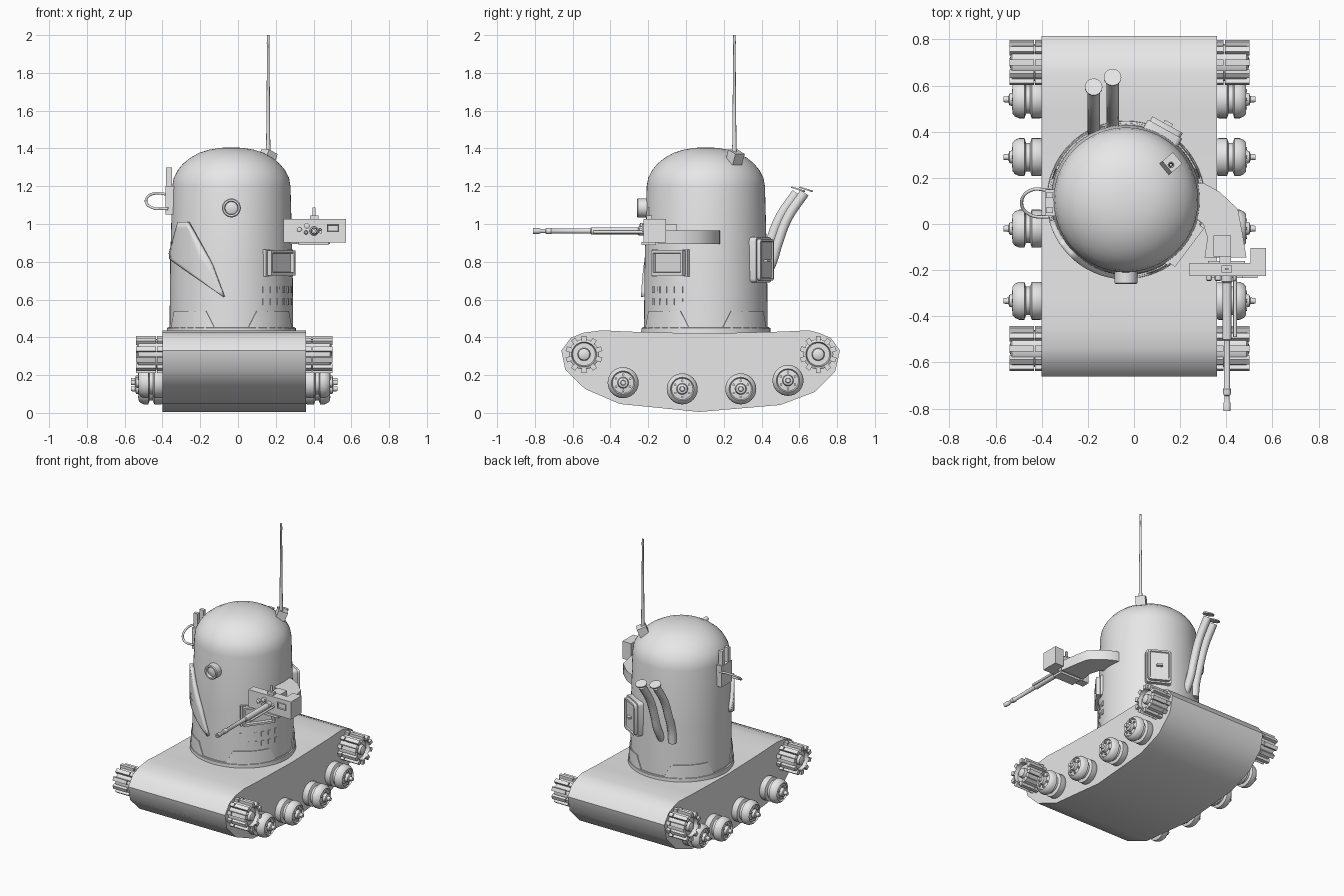
import bpy, bmesh, math
from mathutils import Matrix, Vector

if "Cube" in bpy.data.objects:
    bpy.data.objects.remove(bpy.data.objects["Cube"], do_unlink=True)

grey = bpy.data.materials.new("plain_grey")
grey.use_nodes = True
colour = (0.8, 0.8, 0.8, 1)
grey.diffuse_color = colour
grey.node_tree.nodes["Principled BSDF"].inputs["Base Color"].default_value = colour

CX, CY = -0.035, 0.105      # turret axis
HX = -0.02                  # hull centre line


def finish(ob, angle=40):
    ob.data.materials.clear()
    ob.data.materials.append(grey)
    bpy.ops.object.select_all(action='DESELECT')
    ob.select_set(True)
    bpy.context.view_layer.objects.active = ob
    bpy.ops.object.shade_smooth_by_angle(angle=math.radians(angle))
    return ob


def make(name, bm, matrix=None):
    bmesh.ops.remove_doubles(bm, verts=bm.verts, dist=1e-5)
    bmesh.ops.recalc_face_normals(bm, faces=bm.faces)
    if matrix:
        bm.transform(matrix)
    me = bpy.data.meshes.new(name)
    bm.to_mesh(me)
    bm.free()
    ob = bpy.data.objects.new(name, me)
    bpy.context.collection.objects.link(ob)
    return finish(ob)


def add_box(bm, lo, hi):
    lo, hi = Vector(lo), Vector(hi)
    m = Matrix.Translation((lo + hi) / 2) @ Matrix.Diagonal((*(hi - lo), 1))
    return bmesh.ops.create_cube(bm, size=1, matrix=m)["verts"]


def box(name, lo, hi, matrix=None):
    bm = bmesh.new()
    add_box(bm, lo, hi)
    return make(name, bm, matrix)


def add_lathe(bm, profile, n):
    rings = [[bm.verts.new((r * math.cos(k * math.tau / n), r * math.sin(k * math.tau / n), z))
              for k in range(n)] for r, z in profile]
    for a, b, pa, pb in zip(rings, rings[1:], profile, profile[1:]):
        for k in range(n):
            j = (k + 1) % n
            quad = [a[k], a[j], b[j], b[k]]
            if pa[0] == 0:
                quad = [a[0], b[j], b[k]]
            elif pb[0] == 0:
                quad = [a[k], a[j], b[0]]
            bm.faces.new(quad)
    loose = [v for v in bm.verts if not v.link_faces]
    bmesh.ops.delete(bm, geom=loose, context='VERTS')


def lathe(name, profile, matrix, n=32):
    bm = bmesh.new()
    add_lathe(bm, profile, n)
    return make(name, bm, matrix)


def prism(name, points, place, d0, d1):
    """Extrude a 2D outline; place(u, v, d) gives the 3D point."""
    bm = bmesh.new()
    ends = [[bm.verts.new(place(u, v, d)) for u, v in points] for d in (d0, d1)]
    for e in ends:
        bm.faces.new(e)
    n = len(points)
    for k in range(n):
        j = (k + 1) % n
        bm.faces.new((ends[0][k], ends[0][j], ends[1][j], ends[1][k]))
    return make(name, bm)


def tube(name, points, radius):
    cu = bpy.data.curves.new(name, 'CURVE')
    cu.dimensions = '3D'
    cu.bevel_depth, cu.bevel_resolution, cu.use_fill_caps = radius, 3, True
    sp = cu.splines.new('BEZIER')
    sp.bezier_points.add(len(points) - 1)
    for p, co in zip(sp.bezier_points, points):
        p.co = co
        p.handle_left_type = p.handle_right_type = 'AUTO'
    ob = bpy.data.objects.new(name, cu)
    bpy.context.collection.objects.link(ob)
    bpy.ops.object.select_all(action='DESELECT')
    ob.select_set(True)
    bpy.context.view_layer.objects.active = ob
    bpy.ops.object.convert(target='MESH')
    return finish(bpy.context.view_layer.objects.active)


def radial(degrees):
    return Matrix.Translation((CX, CY, 0)) @ Matrix.Rotation(math.radians(degrees), 4, 'Z')


def panel(name, lo, hi, matrix, rim, depth, round_by=0):
    """Box whose +x face is inset by rim and pushed by depth."""
    bm = bmesh.new()
    add_box(bm, lo, hi)
    if round_by:
        edges = [e for e in bm.edges if abs(e.verts[0].co.x - e.verts[1].co.x) > 1e-4]
        bmesh.ops.bevel(bm, geom=edges, offset=round_by, segments=3, affect='EDGES', profile=0.5)
    bm.normal_update()
    face = max(bm.faces, key=lambda f: f.calc_center_median().x)
    bmesh.ops.inset_region(bm, faces=[face], thickness=rim)
    bmesh.ops.inset_region(bm, faces=[face], thickness=0.004)
    for v in face.verts:
        v.co.x += depth
    return make(name, bm, matrix)


# Hull
outline = [(-.445, .437), (-.54, .425), (-.61, .397), (-.66, .33), (-.64, .23), (-.535, .127),
           (-.35, .047), (.07, .005), (.5, .042), (.68, .11), (.79, .22), (.815, .33),
           (.767, .397), (.70, .425), (.65, .437), (.5, .43), (.1, .42), (-.3, .43)]
prism("hull", outline, lambda u, v, d: (d, u, v), -.40, .36)

# Running gear, both sides
road = [(0, 0), (.078, 0), (.082, .008), (.082, .045), (.062, .052), (.062, .07), (.082, .077),
        (.082, .10), (.074, .118), (.062, .128), (.056, .118), (.03, .122), (.026, .142),
        (.014, .146), (.012, .168), (0, .168)]
drum = [(0, 0), (.08, 0), (.08, .13), (.066, .138), (.06, .115), (.034, .115), (.03, .135),
        (.015, .142), (0, .142)]
for side, word in ((1, "left"), (-1, "right")):
    turn = Matrix.Rotation(side * math.pi / 2, 4, 'Y')
    for i, (y, z) in enumerate([(-.333, .16), (-.02, .127), (.29, .127), (.54, .172)]):
        m = Matrix.Translation((HX + side * .378, y, z)) @ turn
        lathe(f"{word}_road_wheel_{i}", road, m)
        bm = bmesh.new()
        for k in range(6):
            a = k * math.tau / 6
            bmesh.ops.create_cone(bm, cap_ends=True, segments=6, radius1=.007, radius2=.007, depth=.014,
                                  matrix=Matrix.Translation((.043 * math.cos(a), .043 * math.sin(a), .124)))
        make(f"{word}_wheel_bolts_{i}", bm, m)
    for end, y in (("front", -.54), ("rear", .70)):
        m = Matrix.Translation((HX + side * .378, y, .31)) @ turn
        lathe(f"{word}_{end}_sprocket", drum, m)
        bm = bmesh.new()
        for k in range(10):
            for z0, z1 in ((0, .03), (.036, .142)):
                vs = add_box(bm, (.07, -.013, z0), (.098, .013, z1))
                bmesh.ops.rotate(bm, verts=vs, matrix=Matrix.Rotation(k * math.tau / 10, 3, 'Z'))
        make(f"{word}_{end}_sprocket_teeth", bm, m)

# Turret body with domed top
lathe("turret_body", [(0, .40), (.328, .40), (.324, .8), (.313, 1.2), (.305, 1.245), (.284, 1.285),
                      (.255, 1.32), (.218, 1.35), (.17, 1.377), (.12, 1.393), (.06, 1.403), (0, 1.406)],
      radial(0), 64)
lathe("turret_foot_ring", [(.31, .41), (.343, .41), (.341, .45), (.31, .456)], radial(0), 64)

# Notched skirt round the turret foot
bm = bmesh.new()
rows = []
for quarter in range(4):
    for a in (-45, -35, -24, -16, -8, 0, 8, 16, 24, 35):
        top = .54 if abs(a) >= 24 else .455
        t = math.radians(quarter * 90 + a)
        rows.append([bm.verts.new((r * math.cos(t), r * math.sin(t), z))
                     for r, z in ((.339, .42), (.333, top), (.31, top), (.31, .42))])
for a, b in zip(rows, rows[1:] + rows[:1]):
    for k in range(4):
        j = (k + 1) % 4
        bm.faces.new((a[k], b[k], b[j], a[j]))
make("turret_skirt", bm, radial(0))

# Curved plate wrapped over the front of the turret
def edge(points, z):
    for (x0, z0), (x1, z1) in zip(points, points[1:]):
        if z >= z1:
            return x0 + (x1 - x0) * (z0 - z) / (z0 - z1)
    return points[-1][0]


bm = bmesh.new()
grid = []
for i in range(13):
    z = 1.01 - i * .395 / 12
    xl = edge([(-.31, 1.01), (-.362, .82), (-.075, .615)], z)
    xr = edge([(-.265, 1.01), (-.137, .79), (-.07, .615)], z)
    al, ar = (math.acos((x - CX) / .332) for x in (xl, xr))
    grid.append([bm.verts.new((.332 * math.cos(t), -.332 * math.sin(t), z))
                 for t in (al + (ar - al) * k / 6 for k in range(7))])
for a, b in zip(grid, grid[1:]):
    for k in range(6):
        bm.faces.new((a[k], a[k + 1], b[k + 1], b[k]))
plate = make("wrapped_plate", bm, radial(0))
solid = plate.modifiers.new("thickness", 'SOLIDIFY')
solid.thickness, solid.offset = .026, 0

# Round eye on the front
lathe("eye_housing", [(.05, 0), (.05, .075), (.045, .08), (.036, .08), (.033, .06), (.015, .066), (0, .067)],
      Matrix.Translation((CX, -.18, 1.085)) @ Matrix.Rotation(math.pi / 2, 4, 'X'))

# Screen box, vent slots and rear hatch
panel("screen_box", (.27, -.105, .728), (.345, .105, .86), radial(-37), .02, -.02)
box("screen_box_flange", (.28, -.118, .722), (.318, .118, .866), radial(-37))
bm = bmesh.new()
for i in range(6):
    for z in (.635, .572):
        vs = add_box(bm, (.315, -.009, z), (.330, .009, z + .034))
        bmesh.ops.rotate(bm, verts=vs, matrix=Matrix.Rotation(math.radians(-58 + 8.6 * i), 3, 'Z'))
make("vent_slots", bm, radial(0))
panel("hatch_base", (.26, -.085, .69), (.35, .085, .93), radial(61), .012, .0, .02)
panel("hatch_door", (.34, -.075, .70), (.372, .075, .92), radial(61), .012, -.008, .02)
box("hatch_handle", (.36, -.02, .80), (.385, .02, .812), radial(61))

# Twin exhausts with flaps
for word, x, dy in (("outer", -.175, -.03), ("inner", -.093, .012)):
    path = [(.40, .70), (.44, .79), (.475, .90), (.525, 1.03), (.615, 1.165)]
    tube(f"{word}_exhaust_pipe", [(x, y + (dy if y > .41 else 0), z) for y, z in path], .027)
    lathe(f"{word}_exhaust_flap", [(0, 0), (.038, 0), (.038, .008), (0, .008)],
          Matrix.Translation((x, .622 + dy, 1.18)) @ Matrix.Rotation(math.radians(-18), 4, 'X'), 20)

# Side bracket with prongs and cable loop
box("side_bracket", (-.385, .035, 1.05), (-.33, .15, 1.2))
for i, y in enumerate((.06, .125)):
    box(f"bracket_prong_{i}", (-.382, y - .012, 1.19), (-.350, y + .012, 1.30))
tube("cable_loop", [(-.36, .145, 1.155), (-.45, .145, 1.16), (-.487, .09, 1.12), (-.45, .04, 1.085),
                    (-.37, .03, 1.08)], .007)

# Antenna
box("antenna_base", (-.032, -.032, -.04), (.032, .032, .022), Matrix.Translation((.16, .262, 1.362))
    @ Matrix.Rotation(math.radians(40), 4, 'Z') @ Matrix.Rotation(math.radians(22), 4, 'Y'))
lathe("antenna", [(0, 1.36), (.014, 1.36), (.011, 1.42), (.006, 1.95), (.008, 1.955), (.006, 2), (0, 2)],
      Matrix.Translation((.16, .256, 0)), 12)

# Gun arm and receiver
arm = [(.24, .18), (.30, .178), (.37, .14), (.45, .065), (.47, -.04), (.487, -.145), (.306, -.145),
       (.318, -.06), (.30, 0), (.24, .05)]
prism("gun_arm", arm, lambda u, v, d: (u, v, d), .895, .965)
box("arm_mount_block", (.345, -.14, .955), (.42, -.05, 1.0))
box("gun_pivot", (.37, -.18, .92), (.42, -.13, .99))
prism("receiver", [(.24, -.225), (.573, -.225), (.573, -.105), (.505, -.105), (.505, -.168), (.24, -.168)],
      lambda u, v, d: (u, v, d), .902, 1.026)
panel("receiver_window", (0, -.033, -.021), (.009, .033, .021),
      Matrix.Translation((.503, -.225, .978)) @ Matrix.Rotation(-math.pi / 2, 4, 'Z'), .005, -.006)
box("receiver_tray", (.32, -.235, .888), (.48, -.16, .904))
box("sight_block", (.38, -.21, 1.02), (.425, -.18, 1.045))
box("sight_post", (.394, -.2, 1.04), (.41, -.19, 1.087))
forward = Matrix.Rotation(math.pi / 2, 4, 'X')
for i, (x, z, r) in enumerate([(.325, .97, .013), (.365, .99, .015), (.36, .955, .011), (.435, .97, .007)]):
    lathe(f"receiver_knob_{i}", [(r, 0), (r, .02), (r * .6, .024), (0, .024)],
          Matrix.Translation((x, -.222, z)) @ forward, 16)

# Barrel
lathe("barrel", [(.024, 0), (.024, .03), (.019, .035), (.019, .28), (.014, .285), (.013, .49), (.017, .495),
                 (.016, .52), (.011, .525), (.011, .55), (.015, .555), (.015, .59), (.007, .59), (.007, .56),
                 (0, .56)], Matrix.Translation((.403, -.22, .963)) @ forward, 20)
lathe("gas_rod", [(.008, 0), (.008, .27), (0, .27)], Matrix.Translation((.438, -.22, .958)) @ forward, 12)
